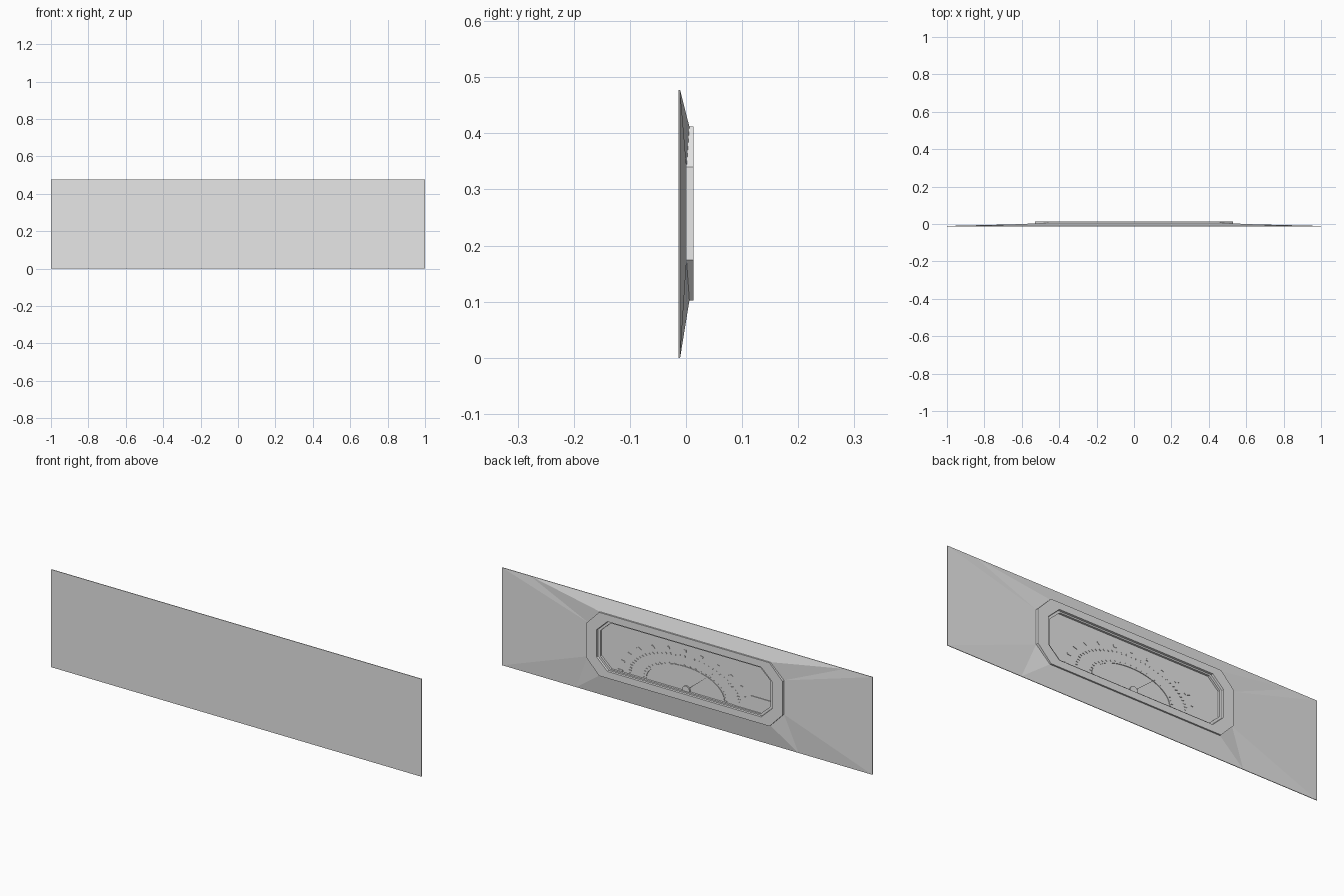
import bpy, bmesh
from math import sin, cos, radians

if "Cube" in bpy.data.objects:
    bpy.data.objects.remove(bpy.data.objects["Cube"])

grey = bpy.data.materials.new("light grey")
grey.use_nodes = True
grey.diffuse_color = (0.8, 0.8, 0.8, 1)
grey.node_tree.nodes["Principled BSDF"].inputs["Base Color"].default_value = (0.8, 0.8, 0.8, 1)

TOP, FRONT, RIM = 0.477, -0.0135, -0.0105   # panel height, front and rim depth
FLOOR = -0.006                              # dial face depth
MID = 0.257                                 # height of the bezel centre


def finish(bm, name, mirror=False):
    if mirror:
        geom = bm.verts[:] + bm.edges[:] + bm.faces[:]
        bmesh.ops.mirror(bm, geom=geom, axis='X', merge_dist=0.0001)
    bmesh.ops.remove_doubles(bm, verts=bm.verts, dist=0.00005)
    bmesh.ops.recalc_face_normals(bm, faces=bm.faces)
    mesh = bpy.data.meshes.new(name)
    bm.to_mesh(mesh)
    bm.free()
    mesh.materials.append(grey)
    obj = bpy.data.objects.new(name, mesh)
    bpy.context.collection.objects.link(obj)
    return obj


def half_octagon(inset, y, y_side=None):
    """Left half of a chamfered rectangle, from bottom centre to top centre."""
    y_side = y if y_side is None else y_side
    cx, sx = 0.46 - 0.8 * inset, 0.53 - inset
    hz, sz = 0.155 - 0.6 * inset, 0.083 - 0.3 * inset
    return [(0, y, MID - hz), (cx, y, MID - hz), (sx, y_side, MID - sz),
            (sx, y_side, MID + sz), (cx, y, MID + hz), (0, y, MID + hz)]


def strip(bm, a, b):
    """Quads between two open rows of points."""
    for i in range(len(a) - 1):
        bm.faces.new([bm.verts.new(p) for p in (a[i], a[i + 1], b[i + 1], b[i])])


def fill(bm, points):
    bm.faces.new([bm.verts.new(p) for p in points])


def prism(bm, outline, y0=FLOOR - 0.001, y1=FLOOR + 0.003):
    """Flat outline in x and z, thickened along y."""
    low = [(x, y0, z) for x, z in outline]
    high = [(x, y1, z) for x, z in outline]
    fill(bm, low)
    fill(bm, high)
    strip(bm, low + low[:1], high + high[:1])


def ellipse(angle, rx, rz):
    a = radians(angle)
    return 0.01 + rx * cos(a), 0.15 + rz * sin(a)


# Wide panel with faceted slopes rising to a shallow pocket
bm = bmesh.new()
base = half_octagon(0, 0.006, 0.001)
pocket = half_octagon(0, -0.0115)
b0, b1, b2, b3, b4, b5 = base
rim = [(x, RIM, z) for x, z in ((0, 0), (0.38, 0), (0.6, 0), (1, 0), (1, 0.3),
                                (1, TOP), (0.85, TOP), (0.58, TOP), (0, TOP))]
r0, r1, r2, r3, r4, r5, r6, r7, r8 = rim
mid = (0.38, b1[1], b1[2])
for face in ((b0, r0, r1, mid), (mid, r1, r2, b1), (b1, r2, b2), (b2, r2, r3),
             (b2, r3, r4), (b2, r4, b3), (b3, r4, r5), (b3, r5, r6),
             (b3, r6, b4), (b4, r6, r7), (b4, r7, r8, b5)):
    fill(bm, face)
front = [(x, FRONT, z) for x, y, z in rim]
strip(bm, rim, front)
fill(bm, front)
strip(bm, [b0, mid] + base[1:], [pocket[0], (0.38, -0.0115, b1[2])] + pocket[1:])
fill(bm, pocket)
finish(bm, "panel", mirror=True)

# Chamfered bezel with a stepped inner wall and the dial face
bm = bmesh.new()
rows = [half_octagon(0, -0.011), half_octagon(0, 0.0135), half_octagon(0.056, 0.0135),
        half_octagon(0.058, 0.004), half_octagon(0.07, 0.004), half_octagon(0.07, FLOOR)]
for lower, upper in zip(rows, rows[1:]):
    strip(bm, lower, upper)
fill(bm, rows[0])
fill(bm, rows[-1])
finish(bm, "bezel", mirror=True)

# Inner arc of the scale
bm = bmesh.new()
steps = range(0, 181, 6)
prism(bm, [ellipse(a, 0.215, 0.112) for a in steps]
      + [ellipse(a, 0.207, 0.105) for a in reversed(steps)])
finish(bm, "inner_arc")


# Rows of scale marks
def marks(name, count, rx, rz, length, width):
    bm = bmesh.new()
    for i in range(count):
        a = 180 * i / (count - 1)
        prism(bm, [ellipse(a - width, rx, rz), ellipse(a + width, rx, rz),
                   ellipse(a + width, rx + length, rz + length * 0.55),
                   ellipse(a - width, rx + length, rz + length * 0.55)], y1=FLOOR + 0.002)
    finish(bm, name)


marks("inner_marks", 25, 0.215, 0.112, 0.012, 0.8)
marks("middle_marks", 37, 0.29, 0.155, 0.014, 0.4)
marks("outer_marks", 13, 0.335, 0.178, 0.025, 1.2)

# Needle and hub
bm = bmesh.new()
prism(bm, [(0.005, 0.144), (-0.005, 0.156), (-0.15, 0.272)], FLOOR + 0.002, FLOOR + 0.005)
finish(bm, "needle")
bm = bmesh.new()
prism(bm, [(0.02 * cos(radians(a)), 0.15 + 0.02 * sin(radians(a))) for a in range(0, 360, 30)],
      y1=FLOOR + 0.007)
finish(bm, "hub")

# Raised corner plate on the dial
bm = bmesh.new()
prism(bm, [(-0.26, 0.144), (-0.35, 0.215), (-0.458, 0.215), (-0.458, 0.195), (-0.405, 0.144)])
finish(bm, "corner_plate")
